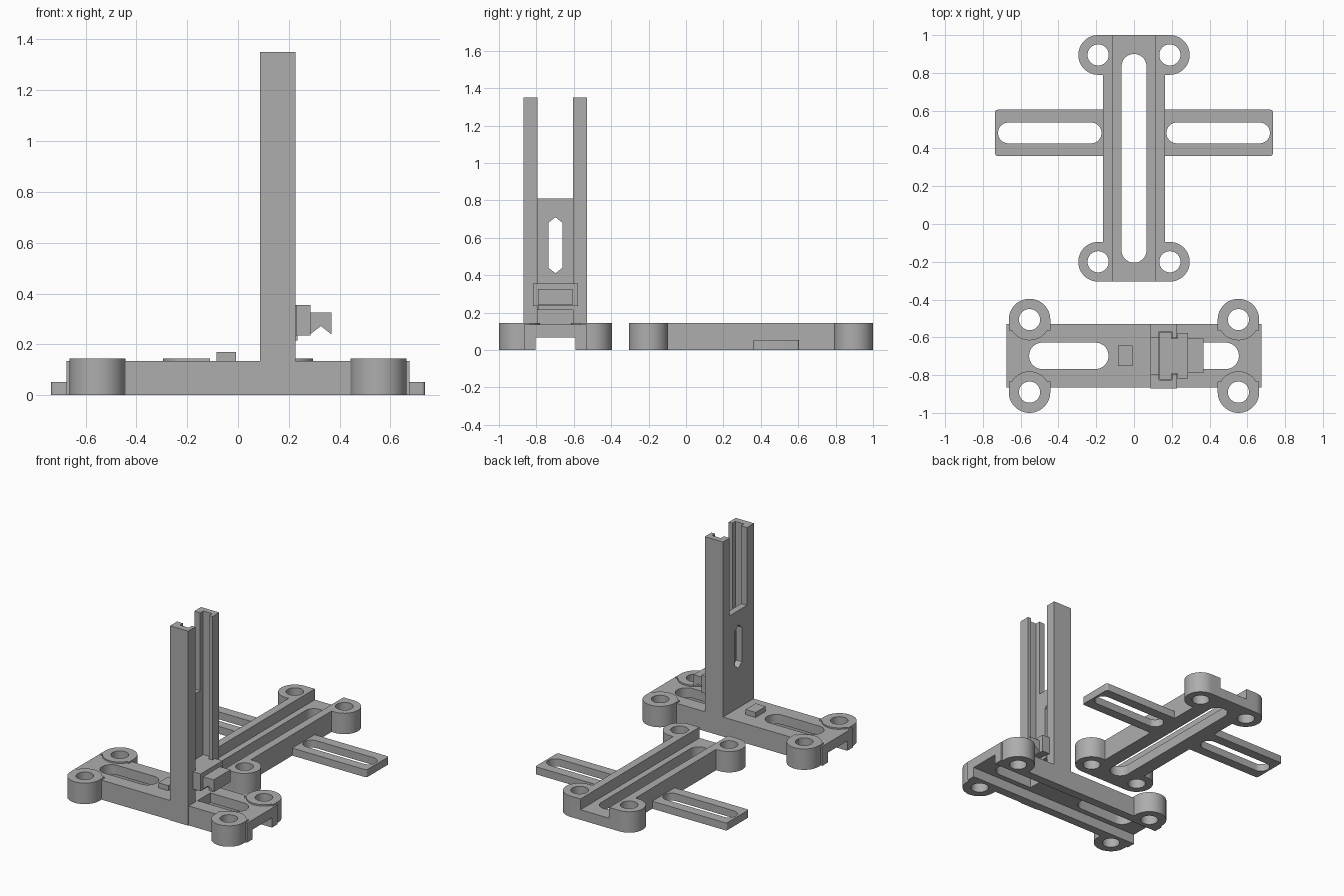
import bpy, bmesh, math

if "Cube" in bpy.data.objects:
    bpy.data.objects.remove(bpy.data.objects["Cube"])

grey = bpy.data.materials.new("plain grey")
grey.diffuse_color = (0.42, 0.42, 0.42, 1)
grey.use_nodes = True
grey.node_tree.nodes["Principled BSDF"].inputs["Base Color"].default_value = grey.diffuse_color


def prism(name, pts, lo, hi, axis="z"):
    """Extrude a 2D outline: (x, y) along z, (y, z) along x, or (x, z) along y."""
    place = {"z": lambda a, b, t: (a, b, t),
             "x": lambda a, b, t: (t, a, b),
             "y": lambda a, b, t: (a, t, b)}[axis]
    bm = bmesh.new()
    face = bm.faces.new([bm.verts.new(place(a, b, lo)) for a, b in pts])
    ext = bmesh.ops.extrude_face_region(bm, geom=[face])
    shift = place(0, 0, hi - lo)
    bmesh.ops.translate(bm, vec=shift, verts=[g for g in ext["geom"] if isinstance(g, bmesh.types.BMVert)])
    bmesh.ops.recalc_face_normals(bm, faces=bm.faces)
    mesh = bpy.data.meshes.new(name)
    bm.to_mesh(mesh)
    bm.free()
    mesh.materials.append(grey)
    obj = bpy.data.objects.new(name, mesh)
    bpy.context.collection.objects.link(obj)
    return obj


def box(name, x0, x1, y0, y1, z0, z1):
    return prism(name, [(x0, y0), (x1, y0), (x1, y1), (x0, y1)], z0, z1)


def rounded(name, x0, x1, y0, y1, r, z0, z1, n=12):
    """Rounded rectangle; becomes a slot or a cylinder when r is half the width."""
    pts = []
    corners = [(x1 - r, y1 - r), (x0 + r, y1 - r), (x0 + r, y0 + r), (x1 - r, y0 + r)]
    for q, (cx, cy) in enumerate(corners):
        for i in range(n + 1):
            a = math.pi / 2 * (q + i / n)
            p = (cx + r * math.cos(a), cy + r * math.sin(a))
            if not pts or math.dist(p, pts[-1]) > 1e-5:
                pts.append(p)
    if math.dist(pts[0], pts[-1]) < 1e-5:
        pts.pop()
    return prism(name, pts, z0, z1)


def cylinder(name, x, y, r, z0, z1):
    return rounded(name, x - r, x + r, y - r, y + r, r, z0, z1)


def combine(obj, others, operation):
    """Apply booleans and remove the helper solids."""
    for other in others:
        mod = obj.modifiers.new("bool", "BOOLEAN")
        mod.object, mod.operation, mod.solver = other, operation, "EXACT"
        bpy.context.view_layer.objects.active = obj
        bpy.ops.object.modifier_apply(modifier=mod.name)
        bpy.data.objects.remove(other, do_unlink=True)


def finish(obj):
    bpy.ops.object.select_all(action="DESELECT")
    obj.select_set(True)
    bpy.context.view_layer.objects.active = obj
    bpy.ops.object.shade_smooth_by_angle(angle=math.radians(30))


# Rear base: rail with corner bosses and slotted side arms
rear = box("rear_base", -0.165, 0.165, -0.305, 1.0, 0, 0.145)
adds, cuts = [], []
for s in (-1, 1):
    for y in (-0.2, 0.895):
        x = s * 0.19
        adds.append(cylinder("boss", x, y, 0.105, 0, 0.145))
        adds.append(box("boss_web", min(x, s * 0.13), max(x, s * 0.13), y - 0.105, y + 0.105, 0, 0.145))
        cuts.append(cylinder("boss_hole", x, y, 0.056, -0.1, 0.3))
    xs = sorted((s * 0.15, s * 0.735))
    adds.append(rounded("arm", *xs, 0.36, 0.605, 0.012, 0, 0.052, 4))
    xs = sorted((s * 0.172, s * 0.72))
    cuts.append(rounded("arm_slot", *xs, 0.427, 0.537, 0.055, -0.1, 0.3))
cuts.append(box("rail_channel", -0.11, 0.11, -0.5, 1.2, 0.07, 0.3))
cuts.append(rounded("rail_slot", -0.066, 0.066, -0.205, 0.9, 0.066, -0.1, 0.3))
combine(rear, adds, "UNION")
combine(rear, cuts, "DIFFERENCE")
finish(rear)

# Front base: slotted beam with bosses and a channel underneath
YC = -0.698
front = box("front_base", -0.675, 0.675, -0.865, -0.53, 0, 0.135)
adds, cuts = [], []
for s in (-1, 1):
    for t in (-1, 1):
        x, y = s * 0.553, YC + t * 0.192
        adds.append(cylinder("boss", x, y, 0.11, 0, 0.145))
        ys = sorted((y, y - t * 0.057))
        adds.append(box("boss_web", x - 0.11, x + 0.11, *ys, 0, 0.145))
        cuts.append(cylinder("boss_hole", x, y, 0.056, -0.1, 0.3))
    xs = sorted((s * 0.135, s * 0.555))
    cuts.append(rounded("beam_slot", *xs, YC - 0.07, YC + 0.07, 0.069, -0.1, 0.3))
cuts.append(box("under_channel", -1, 1, YC - 0.107, YC + 0.107, -0.1, 0.068))
combine(front, adds, "UNION")
combine(front, cuts, "DIFFERENCE")
finish(front)

# Upright: two grooved posts joined by a lower panel with a pointed slot
upright = box("upright", 0.087, 0.227, -0.87, -0.53, 0.068, 1.35)
hexagon = [(YC, 0.41), (YC + 0.038, 0.44), (YC + 0.038, 0.68),
           (YC, 0.71), (YC - 0.038, 0.68), (YC - 0.038, 0.44)]
combine(upright, [
    box("panel_opening", 0, 0.4, YC - 0.095, YC + 0.095, 0.81, 1.5),
    box("front_opening", 0.15, 0.4, YC - 0.095, YC + 0.095, 0.135, 1.5),
    box("groove", 0.132, 0.2, YC - 0.128, YC + 0.128, 0.135, 1.5),
    prism("pointed_slot", hexagon, 0, 0.4, "x")], "DIFFERENCE")
feet = [box("foot", 0.087, 0.227, *ys, 0, 0.1) for ys in ((-0.87, YC - 0.107), (YC + 0.107, -0.53))]
combine(upright, feet, "UNION")
finish(upright)

# Slider: tongue in the groove, neck, plate and notched jaw
slider = box("slider", 0.134, 0.198, YC - 0.126, YC + 0.126, 0.215, 0.355)
jaw = [(0.28, 0.325), (0.367, 0.325), (0.367, 0.24), (0.326, 0.272), (0.285, 0.24), (0.28, 0.24)]
combine(slider, [
    box("neck", 0.19, 0.235, YC - 0.093, YC + 0.093, 0.215, 0.355),
    box("plate", 0.229, 0.286, YC - 0.121, YC + 0.121, 0.235, 0.355),
    prism("jaw", jaw, YC - 0.092, YC + 0.092, "y")], "UNION")
finish(slider)

# Small stop block on the beam
finish(box("stop_block", -0.085, -0.008, YC - 0.055, YC + 0.055, 0.13, 0.17))
